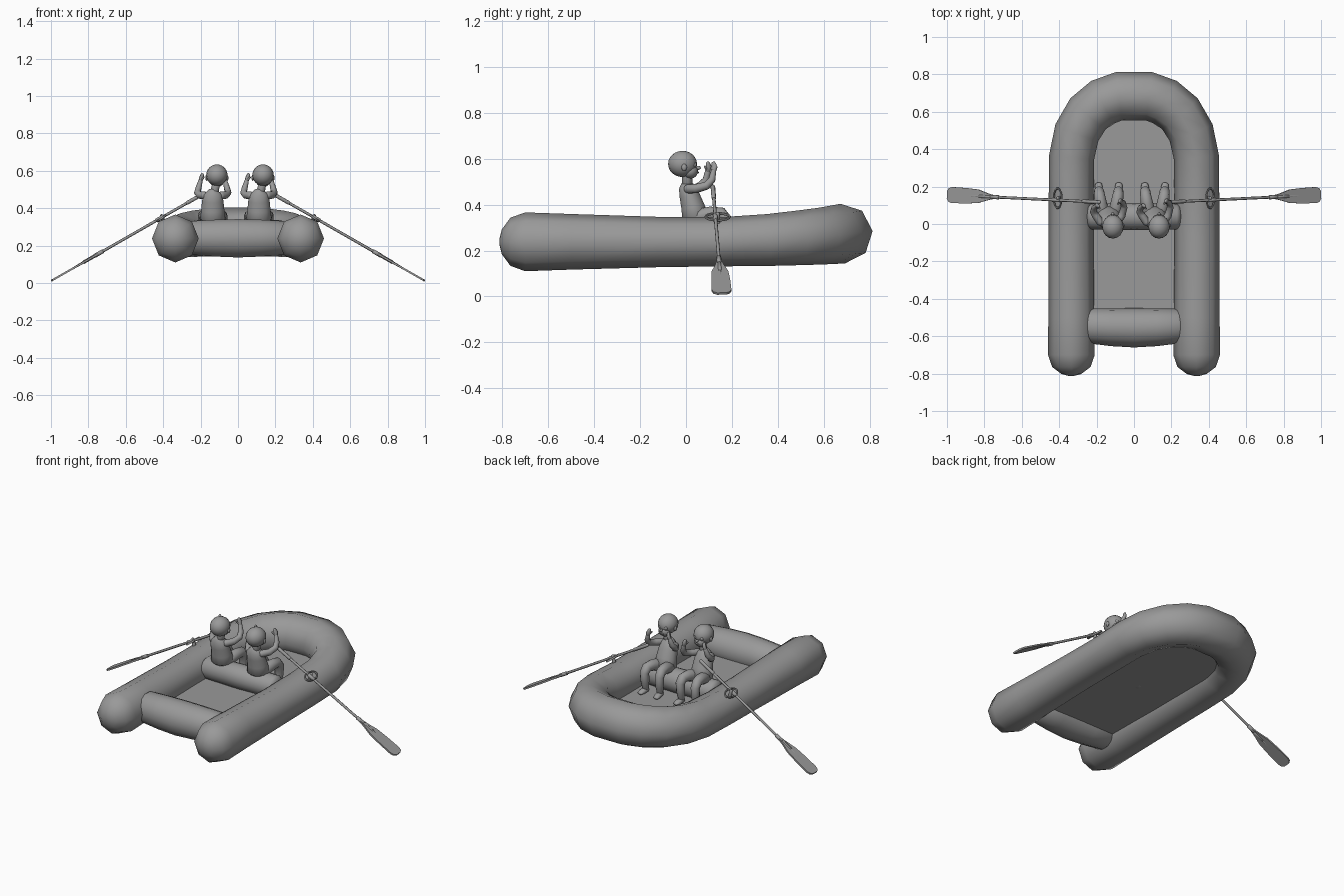
import bpy, bmesh, math
from mathutils import Vector, Matrix

if "Cube" in bpy.data.objects:
    bpy.data.objects.remove(bpy.data.objects["Cube"])

GREY = (0.32, 0.32, 0.32, 1)
mat = bpy.data.materials.new("grey rubber")
mat.use_nodes = True
mat.diffuse_color = GREY
mat.node_tree.nodes["Principled BSDF"].inputs["Base Color"].default_value = GREY


def finish(bm, name, angle=60):
    bmesh.ops.recalc_face_normals(bm, faces=bm.faces)
    mesh = bpy.data.meshes.new(name)
    bm.to_mesh(mesh)
    bm.free()
    mesh.materials.append(mat)
    ob = bpy.data.objects.new(name, mesh)
    bpy.context.collection.objects.link(ob)
    bpy.ops.object.select_all(action='DESELECT')
    ob.select_set(True)
    bpy.context.view_layer.objects.active = ob
    bpy.ops.object.shade_smooth_by_angle(angle=math.radians(angle))
    return ob


def tube(name, pts, radii, sides=10, up=(0, 0, 1), dome=0.9):
    """Sweep an elliptical ring (side, up radii) along points, with domed ends."""
    pts = [Vector(p) for p in pts]
    radii = [Vector(r) if isinstance(r, tuple) else Vector((r, r)) for r in radii]
    n = len(pts)
    tang = [(pts[min(i + 1, n - 1)] - pts[max(i - 1, 0)]).normalized() for i in range(n)]
    rings = list(zip(pts, radii, tang))
    for end, sign in ((0, -1), (n - 1, 1)):
        extra = []
        for deg in (35, 65, 82):
            a = math.radians(deg)
            off = tang[end] * (sign * dome * math.sin(a) * min(radii[end]))
            extra.append((pts[end] + off, radii[end] * math.cos(a), tang[end]))
        rings = extra[::-1] + rings if sign < 0 else rings + extra
    bm = bmesh.new()
    u, prev_t, prev = Vector(up), rings[0][2], None
    u = (u - prev_t * u.dot(prev_t)).normalized()
    first = None
    for p, r, t in rings:
        u = prev_t.rotation_difference(t) @ u
        prev_t = t
        side = t.cross(u)
        ring = []
        for k in range(sides):
            a = math.tau * k / sides
            ring.append(bm.verts.new(p + side * (r[0] * math.cos(a)) + u * (r[1] * math.sin(a))))
        if prev:
            for k in range(sides):
                j = (k + 1) % sides
                bm.faces.new((prev[k], prev[j], ring[j], ring[k]))
        else:
            first = ring
        prev = ring
    bm.faces.new(first)
    bm.faces.new(prev)
    return finish(bm, name)


def ball(name, loc, size, seg=16):
    bm = bmesh.new()
    bmesh.ops.create_uvsphere(bm, u_segments=seg, v_segments=seg * 3 // 4, radius=1)
    bm.transform(Matrix.Translation(loc) @ Matrix.Diagonal((*size, 1)))
    return finish(bm, name)


def prism(name, outline, thick, matrix):
    """Flat outline extruded evenly about its own plane."""
    bm = bmesh.new()
    face = bm.faces.new([bm.verts.new((x, y, -thick / 2)) for x, y in outline])
    new = bmesh.ops.extrude_face_region(bm, geom=[face])["geom"]
    bmesh.ops.translate(bm, vec=(0, 0, thick), verts=[v for v in new if isinstance(v, bmesh.types.BMVert)])
    bm.transform(matrix)
    return finish(bm, name, 30)


# Horseshoe hull tube, half path mirrored: x, y, z, side radius, up radius
half = [(.335, -.70, .238, .125, .128), (.335, -.5, .238, .123, .121),
        (.337, -.1, .237, .12, .109), (.336, .15, .238, .12, .107),
        (.333, .36, .246, .121, .113), (.305, .49, .255, .123, .119),
        (.245, .59, .263, .126, .124), (.165, .652, .27, .13, .128),
        (.08, .683, .274, .131, .13)]
path = half + [(-x, y, z, a, b) for x, y, z, a, b in half[::-1]]
tube("hull_tube", [p[:3] for p in path], [p[3:] for p in path], sides=8)

# Floor panel following the inside of the hull
floor = [(x, y) for x, y, z, a, b in path]
floor[0], floor[-1] = (.3, -.56), (-.3, -.56)
prism("floor", floor, .012, Matrix.Translation((0, 0, .205)))

# Stern cross tube and seat tube
tube("stern_tube", [(-.24, -.545, .241), (-.12, -.552, .24), (0, -.555, .239),
                    (.12, -.552, .24), (.24, -.545, .241)], [.093, .101, .105, .101, .093], 14, dome=.5)
tube("seat_tube", [(-.23, .04, .27), (0, .04, .27), (.23, .04, .27)], [.068, .073, .068], 14, dome=.4)


def rower(cx):
    def at(x, y, z):
        return (cx + x, y, z)

    # Torso, neck and head
    tube("torso", [at(0, .04, .345), at(0, .03, .39), at(0, .015, .44), at(0, .005, .475), at(0, .005, .495)],
         [(.068, .06), (.062, .052), (.057, .045), (.05, .037), (.026, .024)], 14, up=(0, 1, 0), dome=.4)
    tube("neck", [at(.01, .005, .49), at(.02, .005, .54)], [.023, .022])
    ball("head", at(.022, -.015, .577), (.057, .063, .057))
    ball("jaw", at(.022, .018, .545), (.038, .034, .032))
    ball("nose", at(.022, .054, .56), (.008, .011, .009), 8)
    ball("mouth", at(.022, .05, .54), (.014, .006, .005), 8)
    for s in (-1, 1):
        # Face details
        ball("eye", at(.022 + s * .021, .037, .573), (.011, .009, .011), 10)
        ball("ear", at(.022 + s * .055, -.008, .562), (.007, .012, .016), 8)
        # Bent legs with feet on the floor
        tube("leg", [at(s * .03, .05, .345), at(s * .043, .11, .36), at(s * .05, .155, .36),
                     at(s * .052, .175, .335), at(s * .051, .172, .28), at(s * .05, .168, .235)],
             [.037, .033, .029, .027, .025, .018])
        tube("foot", [at(s * .05, .16, .228), at(s * .053, .195, .224), at(s * .055, .213, .221)],
             [.018, (.021, .014), (.018, .01)])
        # Raised arms and hands
        reach = 0 if s > 0 else -.025
        tube("arm", [at(s * .045, .01, .468), at(s * .07, .045, .47), at(s * .082, .09 + reach, .483),
                     at(s * .076, .113 + reach, .508), at(s * .066, .12 + reach, .545)],
             [.021, .02, .018, .016, .012])
        tube("hand", [at(s * .066, .12 + reach, .545), at(s * .06, .124 + reach, .563),
                      at(s * .056, .12 + reach, .58)], [.011, (.015, .011), (.01, .008)], 8)
        tube("thumb", [at(s * .062, .118 + reach, .55), at(s * .048, .108 + reach, .565)], [.007, .005], 6)


for cx in (-.135, .112):
    rower(cx)


def oar(s):
    inner, tip = Vector((s * .185, .117, .478)), Vector((s * .998, .156, .012))
    along = (tip - inner).normalized()
    length = (tip - inner).length

    def on(d):
        return inner + along * d

    # Shaft, grip and collars
    tube("oar_shaft", [inner, on(length * .76)], [.0075, .0075], 8)
    tube("oar_grip", [inner, on(.1)], [.01, .01], 8)
    for a, b, r in ((.245, .29, .011), (.62, .67, .011), (.67, .74, .009)):
        tube("oar_collar", [on(a), on(b)], [r, r], 8, dome=.2)
    # Flat blade, widening from the shaft and rounded at the tip
    across = Vector((0, 1, 0))
    across = (across - along * across.dot(along)).normalized()
    frame = Matrix((along, across, along.cross(across))).transposed().to_4x4()
    edge = [(-.29, .009), (-.25, .018), (-.19, .036), (-.12, .041), (-.03, .043), (-.01, .036), (0, .02)]
    outline = edge + [(x, -y) for x, y in edge[::-1]]
    prism("oar_blade", outline, .01, Matrix.Translation(tip) @ frame)
    tube("blade_rib", [on(length - .3), on(length - .08)], [.009, .004], 8)

    # Oval oarlock ring lying on the hull, with a pin
    ring = bmesh.new()
    loops = []
    for i in range(24):
        a = math.tau * i / 24
        hub = Vector((.026 * math.cos(a), .052 * math.sin(a), 0))
        out = hub.normalized()
        loops.append([ring.verts.new(hub + (out * math.cos(b) + Vector((0, 0, math.sin(b)))) * .006)
                      for b in (math.tau * k / 6 for k in range(6))])
    for i in range(24):
        p, q = loops[i], loops[(i + 1) % 24]
        for k in range(6):
            j = (k + 1) % 6
            ring.faces.new((p[k], p[j], q[j], q[k]))
    ring.transform(Matrix.Translation((s * .408, .138, .347)) @ Matrix.Rotation(s * math.radians(35), 4, 'Y'))
    finish(ring, "oarlock_ring")
    tube("oarlock_pin", [(s * .395, .138, .3), (s * .408, .138, .36)], [.012, .009], 8)


for s in (-1, 1):
    oar(s)
